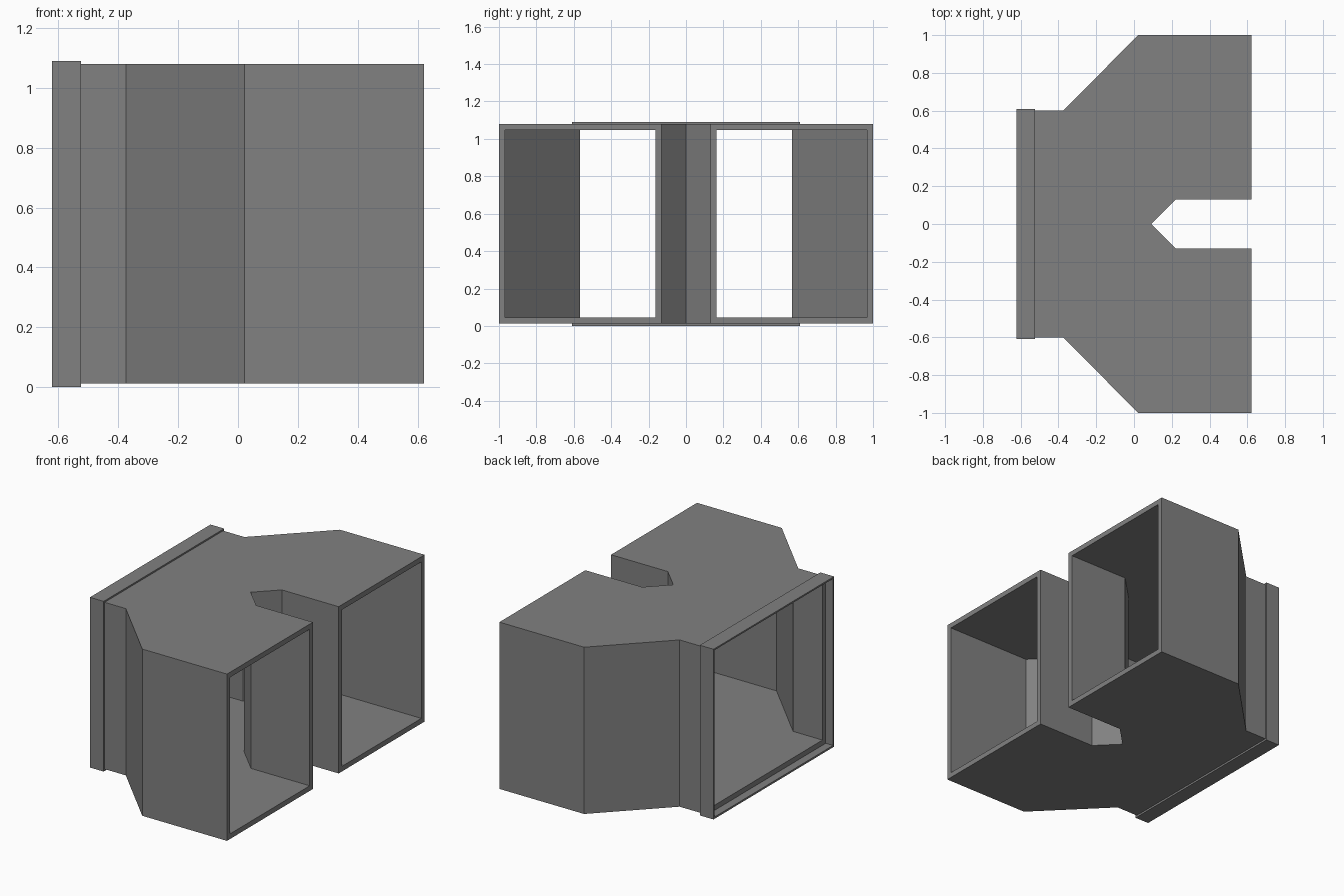
import bpy
import bmesh

if "Cube" in bpy.data.objects:
    bpy.data.objects.remove(bpy.data.objects["Cube"])

grey = bpy.data.materials.new("duct grey")
grey.diffuse_color = (0.22, 0.22, 0.22, 1)
grey.use_nodes = True
grey.node_tree.nodes["Principled BSDF"].inputs["Base Color"].default_value = grey.diffuse_color


def duct(name, outer, inner, openings, z_out, z_in):
    """Hollow flat-topped duct: matching outer/inner plans, open on the listed edges."""
    bm = bmesh.new()
    n = len(outer)
    ob, ot = ([bm.verts.new((x, y, z)) for x, y in outer] for z in z_out)
    ib, it = ([bm.verts.new((x, y, z)) for x, y in inner] for z in z_in)
    # floor and ceiling, outside and inside
    bm.faces.new(ot)
    bm.faces.new(ob[::-1])
    bm.faces.new(it[::-1])
    bm.faces.new(ib)
    for i in range(n):
        j = (i + 1) % n
        o = (ob[i], ob[j], ot[j], ot[i])
        k = (ib[i], ib[j], it[j], it[i])
        if i in openings:
            # rim around the mouth
            for a in range(4):
                b = (a + 1) % 4
                bm.faces.new((o[a], o[b], k[b], k[a]))
        else:
            bm.faces.new(o)
            bm.faces.new(k[::-1])
    me = bpy.data.meshes.new(name)
    bm.to_mesh(me)
    bm.free()
    me.materials.append(grey)
    obj = bpy.data.objects.new(name, me)
    bpy.context.collection.objects.link(obj)


def mirrored(half):
    """Complete a plan whose last point lies on the y = 0 line."""
    return half + [(x, -y) for x, y in half[-2::-1]]


T = 0.033            # wall thickness
K = T * 0.4142       # corner shift at 45 degree bends

# Forked body
outer = mirrored([(-0.57, -0.6), (-0.375, -0.6), (0.022, -1), (0.622, -1),
                  (0.622, -0.13), (0.22, -0.13), (0.09, 0)])
inner = mirrored([(-0.57, -0.6 + T), (-0.375 + K, -0.6 + T), (0.022 + K, -1 + T),
                  (0.622, -1 + T), (0.622, -0.13 - T), (0.22 - K, -0.13 - T),
                  (0.09 - T * 1.4142, 0)])
duct("forked_duct", outer, inner, (3, 8, 12), (0.012, 1.08), (0.012 + T, 1.08 - T))

# Thin socket collar around the single inlet
x0, x1 = -0.622, -0.525


def rect(w):
    return [(x0, -w), (x1, -w), (x1, w), (x0, w)]


duct("inlet_collar", rect(0.61), rect(0.6), (1, 3), (0.0, 1.09), (0.012, 1.08))
